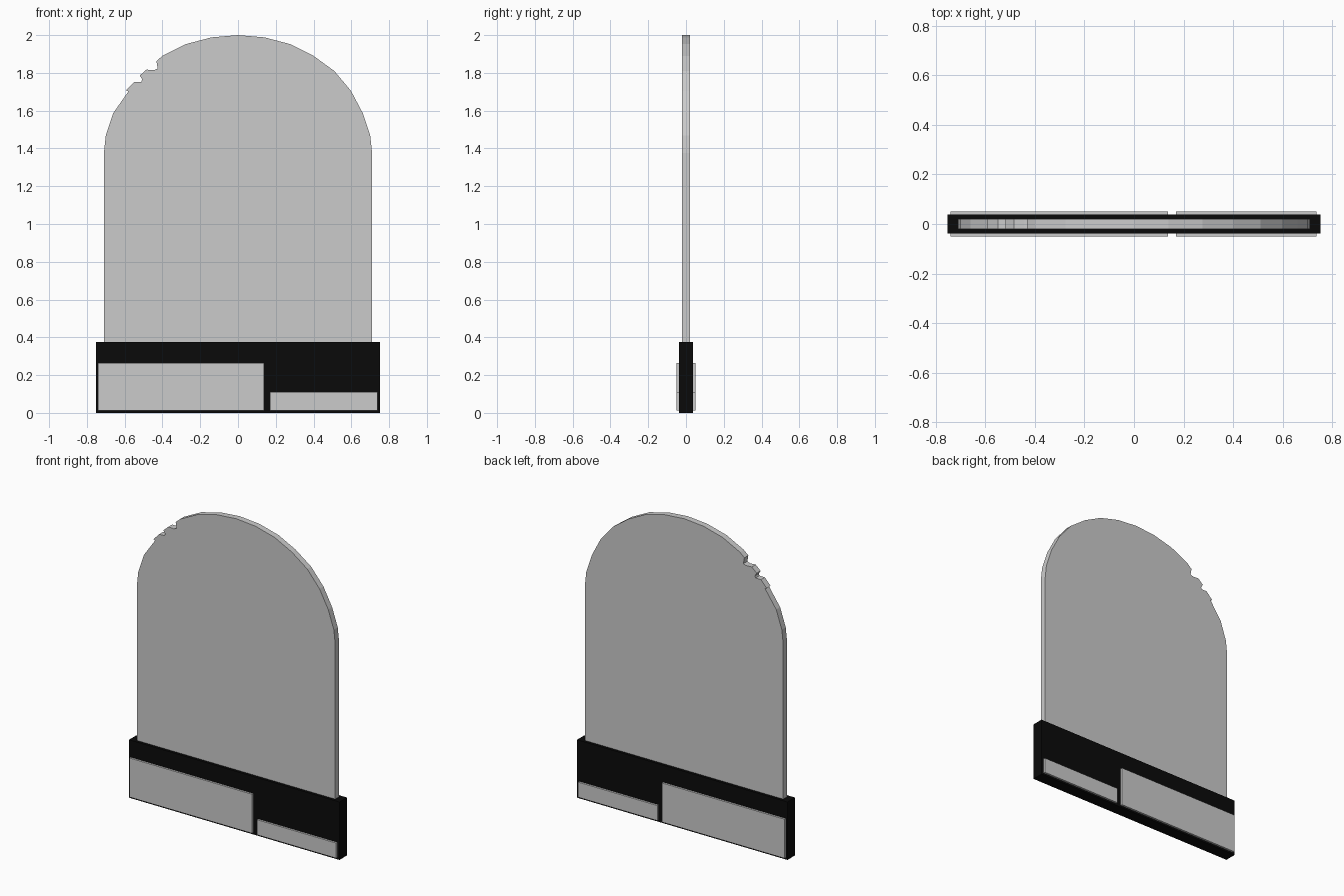
import bpy, bmesh

if "Cube" in bpy.data.objects:
    bpy.data.objects.remove(bpy.data.objects["Cube"])


def extruded(name, outline, y0, y1, mat=None):
    """Solid made by sweeping a front-view (x, z) outline from y0 to y1."""
    bm = bmesh.new()
    face = bm.faces.new([bm.verts.new((x, y0, z)) for x, z in outline])
    swept = bmesh.ops.extrude_face_region(bm, geom=[face])["geom"]
    verts = [v for v in swept if isinstance(v, bmesh.types.BMVert)]
    bmesh.ops.translate(bm, verts=verts, vec=(0, y1 - y0, 0))
    if not any(f is face for f in bm.faces) or len(bm.faces) < len(outline) + 2:
        bm.faces.new([v for v in bm.verts if abs(v.co.y - y0) < 1e-6])
    bmesh.ops.recalc_face_normals(bm, faces=bm.faces)
    mesh = bpy.data.meshes.new(name)
    bm.to_mesh(mesh)
    bm.free()
    obj = bpy.data.objects.new(name, mesh)
    bpy.context.collection.objects.link(obj)
    if mat:
        mesh.materials.append(mat)
    return obj


def rect(x0, x1, z0, z1):
    return [(x0, z0), (x1, z0), (x1, z1), (x0, z1)]


black = bpy.data.materials.new("black_plastic")
black.diffuse_color = (0.003, 0.003, 0.003, 1)
black.use_nodes = True
black.node_tree.nodes["Principled BSDF"].inputs["Base Color"].default_value = black.diffuse_color

# Base block
extruded("base", rect(-0.753, 0.753, 0, 0.375), -0.038, 0.038, black)

# Arched panel: right half of the arch, then the chipped left shoulder
arch = [(0.71, 1.375), (0.70, 1.468), (0.66, 1.588), (0.598, 1.705),
        (0.51, 1.81), (0.40, 1.89), (0.277, 1.952), (0.14, 1.988)]
chips = [(-0.432, 1.862), (-0.425, 1.822), (-0.445, 1.815), (-0.485, 1.817),
         (-0.52, 1.786), (-0.507, 1.765), (-0.512, 1.753), (-0.55, 1.752),
         (-0.592, 1.708), (-0.58, 1.702), (-0.59, 1.688)]
left = [(-x, z) for x, z in reversed(arch)]
outline = ([(-0.71, 0.3), (0.71, 0.3)] + arch + [(0, 2.0)]
           + left[:3] + chips + left[5:])
extruded("arched_panel", outline, -0.02, 0.02)

# Raised label plates on the front and back of the base
plates = {"large_plate": rect(-0.741, 0.137, 0.012, 0.265),
          "small_plate": rect(0.17, 0.738, 0.012, 0.11)}
for name, shape in plates.items():
    for side, s in (("front", -1), ("back", 1)):
        extruded(f"{name}_{side}", shape, s * 0.036, s * 0.051)
